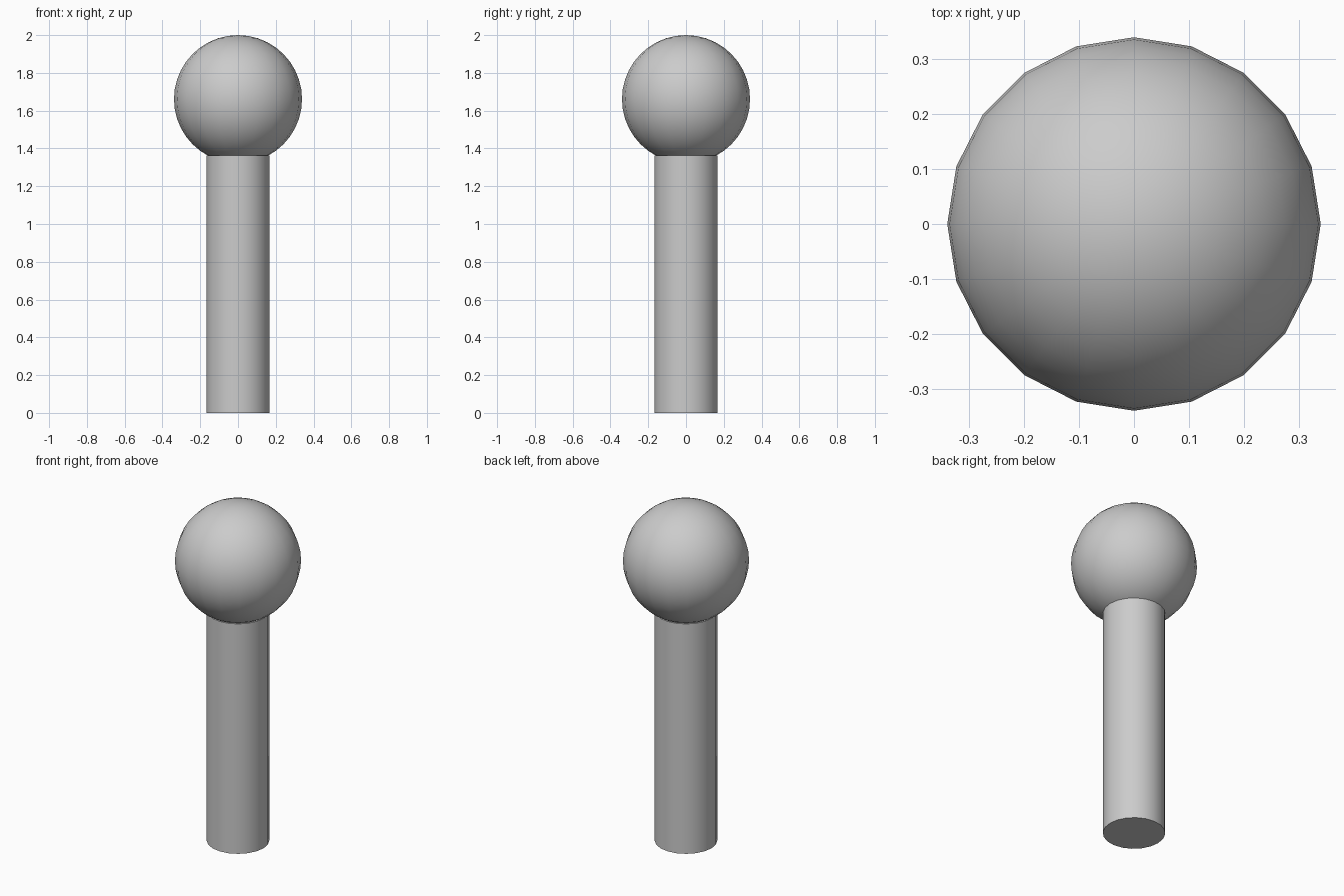
import bpy
import math

if "Cube" in bpy.data.objects:
    bpy.data.objects.remove(bpy.data.objects["Cube"])

SIDES = 20
SHAFT_RADIUS, SHAFT_HEIGHT = 0.168, 1.363
BALL_RADIUS = 0.339


def finish(name):
    obj = bpy.context.object
    obj.name = name
    bpy.ops.object.shade_smooth_by_angle(angle=math.radians(30))
    return obj


# Upright round shaft standing on the ground
bpy.ops.mesh.primitive_cylinder_add(
    vertices=SIDES, radius=SHAFT_RADIUS, depth=SHAFT_HEIGHT,
    location=(0, 0, SHAFT_HEIGHT / 2))
finish("shaft")

# Ball resting on the shaft, slightly sunk into its top
bpy.ops.mesh.primitive_uv_sphere_add(
    segments=SIDES, ring_count=20, radius=BALL_RADIUS,
    location=(0, 0, 2 - BALL_RADIUS))
finish("ball")
